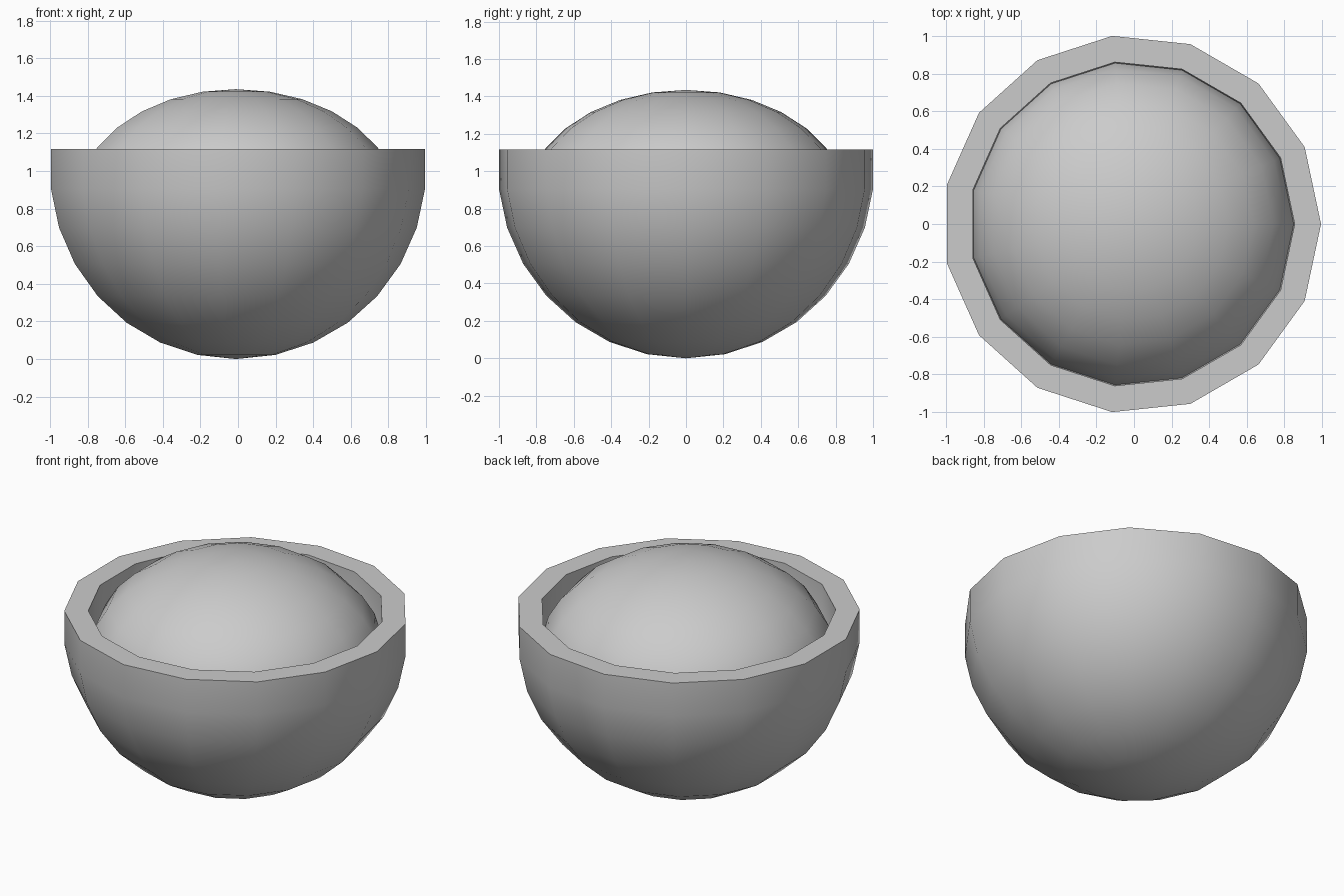
import bpy, bmesh
from math import sin, cos, pi, radians

if "Cube" in bpy.data.objects:
    bpy.data.objects.remove(bpy.data.objects["Cube"])

SIDES = 15            # segments around
STEP = pi / 15        # ring spacing
CX = -0.011           # centres the odd-sided outline on x = 0
R_OUT, R_IN = 1.011, 0.87
RIM = R_OUT * (1 + sin(radians(6)))


def lathe(name, profile):
    """Revolve (radius, z) points; the first and last lie on the axis."""
    bm = bmesh.new()
    rings = []
    for r, z in profile:
        if r < 1e-5:
            rings.append([bm.verts.new((CX, 0, z))] * SIDES)
        else:
            rings.append([bm.verts.new((CX + r * cos(2 * pi * i / SIDES),
                                        r * sin(2 * pi * i / SIDES), z))
                          for i in range(SIDES)])
    for a, b in zip(rings, rings[1:]):
        for i in range(SIDES):
            j = (i + 1) % SIDES
            bm.faces.new(dict.fromkeys((a[i], a[j], b[j], b[i])))
    bmesh.ops.recalc_face_normals(bm, faces=bm.faces)
    mesh = bpy.data.meshes.new(name)
    bm.to_mesh(mesh)
    bm.free()
    ob = bpy.data.objects.new(name, mesh)
    bpy.context.collection.objects.link(ob)
    bpy.ops.object.select_all(action='DESELECT')
    ob.select_set(True)
    bpy.context.view_layer.objects.active = ob
    bpy.ops.object.shade_smooth_by_angle(angle=radians(35))
    return ob


def arc(radius, height, centre, count):
    """Ellipse profile from the bottom pole upwards, one point per ring."""
    return [(radius * sin(k * STEP), centre - height * cos(k * STEP))
            for k in range(count)]


# Thick bowl: outer shell up to the flat rim, then the inner wall back down
outer = arc(R_OUT, R_OUT, R_OUT, 9)
inner = arc(R_IN, R_IN, R_OUT, 9)
inner[-1] = (inner[-1][0], RIM)
lathe("bowl", outer + inner[::-1])

# Flattened ball filling the bowl and rising above the rim
lathe("filling", arc(0.87, 0.62, 0.815, 16))
